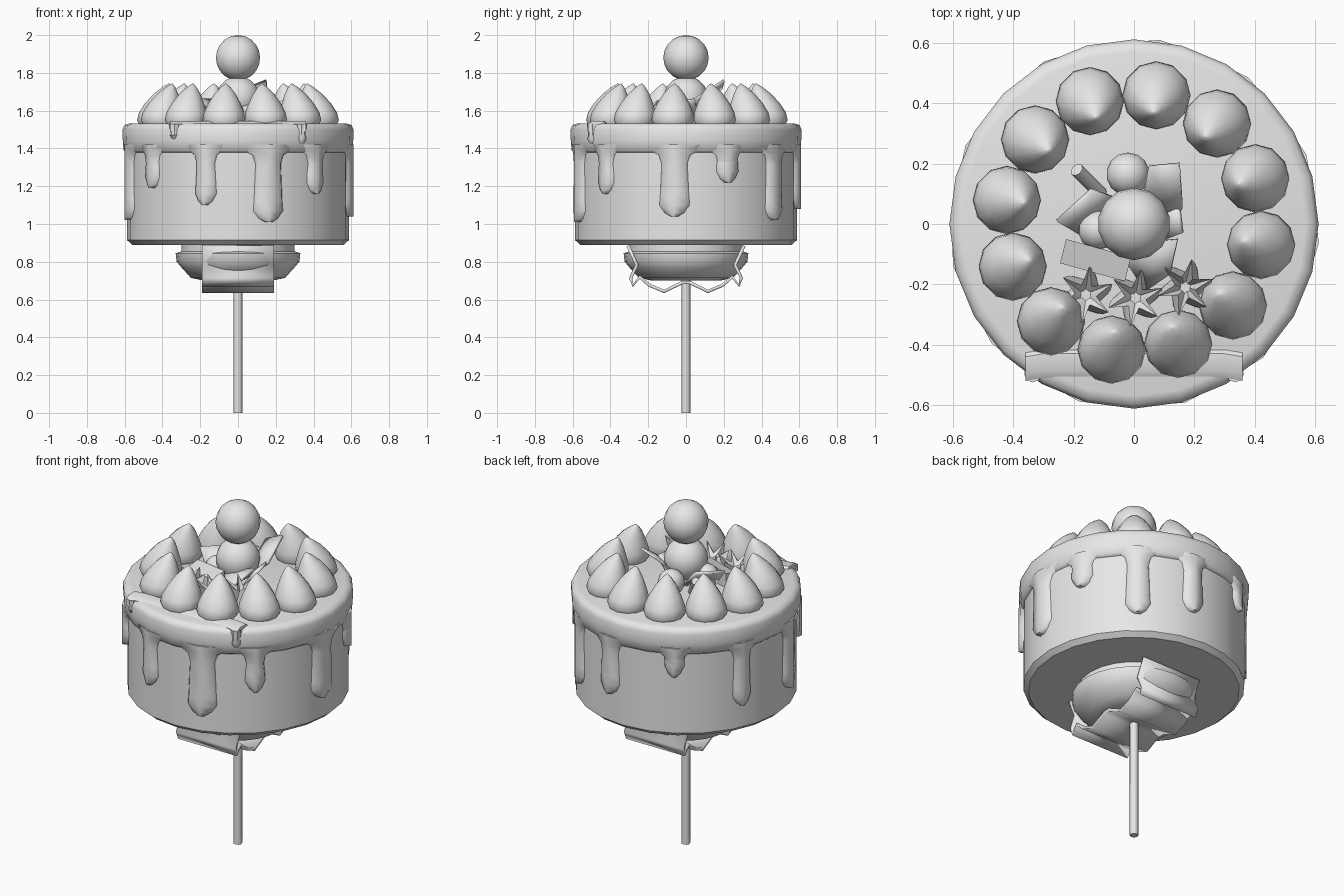
import bpy, bmesh
from math import sin, cos, pi, radians, sqrt
from mathutils import Vector

if "Cube" in bpy.data.objects:
    bpy.data.objects.remove(bpy.data.objects["Cube"], do_unlink=True)

grey = bpy.data.materials.new("plain grey")
grey.use_nodes = True
COLOUR = (0.8, 0.8, 0.8, 1)
grey.diffuse_color = COLOUR
grey.node_tree.nodes["Principled BSDF"].inputs["Base Color"].default_value = COLOUR


def finish(bm, name, angle=40, thickness=0):
    """Turn a bmesh into a shaded object."""
    bmesh.ops.recalc_face_normals(bm, faces=bm.faces)
    mesh = bpy.data.meshes.new(name)
    bm.to_mesh(mesh)
    bm.free()
    mesh.materials.append(grey)
    mesh.shade_smooth()
    mesh.set_sharp_from_angle(angle=radians(angle))
    obj = bpy.data.objects.new(name, mesh)
    bpy.context.collection.objects.link(obj)
    if thickness:
        mod = obj.modifiers.new("thickness", "SOLIDIFY")
        mod.thickness = thickness
        mod.offset = 0
    return obj


def skin(bm, rings, closed=True):
    """Join equal rows of points with faces."""
    rows = [[bm.verts.new(p) for p in ring] for ring in rings]
    n = len(rows[0])
    for a, b in zip(rows, rows[1:]):
        for i in range(n if closed else n - 1):
            j = (i + 1) % n
            bm.faces.new((a[i], a[j], b[j], b[i]))
    return rows


def lathe(name, profile, sides, x=0, y=0, bend=None, angle=40):
    """Spin (radius, height) points about a vertical axis."""
    bm = bmesh.new()
    rings = []
    for r, z in profile:
        dx, dy = bend(z) if bend else (0, 0)
        rings.append([(x + dx + r * cos(2 * pi * i / sides),
                       y + dy + r * sin(2 * pi * i / sides), z) for i in range(sides)])
    rows = skin(bm, rings)
    bm.faces.new(rows[0])
    bm.faces.new(rows[-1])
    return finish(bm, name, angle)


def ball(name, centre, r):
    bm = bmesh.new()
    bmesh.ops.create_uvsphere(bm, u_segments=14, v_segments=10, radius=r)
    bmesh.ops.translate(bm, verts=bm.verts, vec=centre)
    return finish(bm, name, 60)


def rod(name, start, end, r, sides=8):
    a, b = Vector(start), Vector(end)
    bm = bmesh.new()
    bmesh.ops.create_cone(bm, cap_ends=True, segments=sides, radius1=r, radius2=r,
                          depth=(b - a).length)
    turn = (b - a).to_track_quat("Z", "Y").to_matrix()
    bmesh.ops.rotate(bm, verts=bm.verts, cent=(0, 0, 0), matrix=turn)
    bmesh.ops.translate(bm, verts=bm.verts, vec=(a + b) / 2)
    return finish(bm, name, 50)


# Stick, bowl and cake body
rod("stick", (0, 0, 0), (0, 0, 0.72), 0.023)
lathe("bowl", [(0.18, 0.7), (0.25, 0.715), (0.295, 0.765), (0.325, 0.8), (0.33, 0.845),
               (0.3, 0.855), (0.3, 0.9)], 24)
lathe("cake_body", [(0.56, 0.89), (0.588, 0.915), (0.588, 1.45)], 24)

# Icing cap with soft rim
lathe("icing_cap", [(0.585, 1.375), (0.605, 1.39), (0.61, 1.44), (0.612, 1.5),
                    (0.6, 1.525), (0.57, 1.533)], 24, angle=60)

# Icing drips: angle, lowest height, half width
DRIPS = [(-74, 1.01, 0.09), (-46, 1.16, 0.06), (-6, 1.04, 0.09), (22, 1.22, 0.07),
         (52, 1.02, 0.075), (82, 1.08, 0.07), (119, 1.25, 0.06), (155, 1.05, 0.06),
         (193, 1.02, 0.08), (220, 1.19, 0.06), (253, 1.1, 0.065)]
ACROSS = [(-1, 0.575), (-0.8, 0.603), (0, 0.616), (0.8, 0.603), (1, 0.575)]
for number, (deg, low, half) in enumerate(DRIPS):
    rows = [(1.42, half * 1.9), (1.39, half * 1.6), (1.365, half * 1.05),
            (1.32, half * 0.85), (low + 0.11, half * 0.95), (low + 0.06, half),
            (low + 0.02, half * 0.65), (low, half * 0.25)]
    bm = bmesh.new()
    rings = []
    for z, w in rows:
        ring = []
        for s, r in ACROSS:
            t = radians(deg) + s * w / 0.6
            ring.append((r * cos(t), r * sin(t), z))
        rings.append(ring)
    made = skin(bm, rings)
    bm.faces.new(made[0])
    bm.faces.new(made[-1])
    finish(bm, f"icing_drip_{number + 1}", 60)

# Icing ledge at the front, hanging over the rim at both ends
bm = bmesh.new()
ledge = [(-0.38, 1.49), (-0.44, 1.545), (-0.495, 1.545), (-0.52, 1.53), (-0.52, 1.49)]
skin_rows = skin(bm, [[(x, y + back, z) for y, z in ledge]
                      for x, back in ((-0.36, 0), (-0.3, 0.01), (0.3, 0.01), (0.36, 0))])
bm.faces.new(skin_rows[0])
bm.faces.new(skin_rows[-1])
finish(bm, "front_icing_ledge")
for side, label, low in ((-1, "right", 1.45), (1, "left", 1.425)):
    lathe(f"{label}_ledge_drip", [(0.012, low), (0.026, low + 0.02), (0.024, 1.48),
                                 (0.03, 1.53)], 8, side * 0.335, -0.495)

# Ring of whipped cream peaks with tips leaning inwards
for i in range(12):
    a = radians(80 - 30 * i)

    def lean(z, a=a):
        k = -0.055 * (max(z - 1.53, 0) / 0.21) ** 2
        return k * cos(a), k * sin(a)

    lathe(f"cream_peak_{i + 1}",
          [(0.1, 1.525), (0.113, 1.55), (0.107, 1.59), (0.085, 1.64), (0.055, 1.69),
           (0.025, 1.725), (0.003, 1.743)], 12,
          0.428 * cos(a), 0.428 * sin(a) + 0.005, lean, 60)

# Star-shaped cream rosettes
for number, (x, y, lift) in enumerate([(-0.16, -0.235, 0), (0.005, -0.245, 0),
                                       (0.17, -0.21, 0.03)]):
    bm = bmesh.new()
    rings = []
    for z, tip, inner, twist in ((1.525, 0.07, 0.05, 0), (1.57, 0.085, 0.045, 0.2),
                                 (1.63 + lift, 0.095, 0.035, 0.4), (1.56, 0.02, 0.015, 0.5)):
        ring = []
        for i in range(12):
            r = inner if i % 2 else tip
            h = z - 0.045 if i % 2 and z > 1.6 else z
            t = i * pi / 6 + twist + number
            ring.append((x + r * cos(t), y + r * sin(t), h))
        rings.append(ring)
    made = skin(bm, rings)
    bm.faces.new(made[-1])
    finish(bm, f"cream_star_{number + 1}", 25)

# Centre stack and small toppings
ball("top_ball", (0, 0, 1.88), 0.12)
ball("lower_ball", (0, 0, 1.665), 0.118)
ball("back_berry", (-0.02, 0.165, 1.595), 0.072)
ball("side_berry", (-0.12, -0.02, 1.59), 0.065)
rod("small_rod", (-0.19, 0.18, 1.65), (-0.11, 0.1, 1.54), 0.023)

# Leaves spreading from the centre stack
LEAVES = {
    "back_leaf": [(0.05, 0.19, 1.72), (0.15, 0.2, 1.76), (0.16, 0.05, 1.66), (0.02, 0.02, 1.54)],
    "right_leaf": [(-0.255, 0.01, 1.66), (-0.14, 0.115, 1.66), (-0.04, 0.08, 1.55),
                   (-0.17, -0.04, 1.55)],
    "left_leaf": [(0.06, 0.06, 1.56), (0.15, 0.05, 1.66), (0.16, -0.03, 1.65),
                  (0.08, -0.06, 1.55)],
    "front_leaf": [(-0.06, -0.07, 1.6), (0.145, -0.05, 1.66), (0.12, -0.165, 1.62),
                   (0.04, -0.22, 1.55)],
}
for name, corners in LEAVES.items():
    bm = bmesh.new()
    rim = [bm.verts.new(c) for c in corners]
    middle = bm.verts.new(sum((Vector(c) for c in corners), Vector()) / 4 + Vector((0, 0, 0.015)))
    for i in range(4):
        bm.faces.new((rim[i], rim[(i + 1) % 4], middle))
    finish(bm, name, 30, 0.014)

# Wedge-shaped wafer lying by the stars
bm = bmesh.new()
base = [(-0.245, -0.13), (-0.225, -0.05), (-0.01, -0.11), (-0.03, -0.19)]
made = skin(bm, [[(x, y, 1.53) for x, y in base],
                 [(x, y, 1.63 + 0.15 * x + 0.3 * (y + 0.12)) for x, y in base]])
bm.faces.new(made[-1])
finish(bm, "wafer", 30)

# Folded strap under the bowl, front half mirrored to the back
half = [(-0.307, 0.885), (-0.26, 0.783), (-0.293, 0.714), (-0.28, 0.675), (-0.245, 0.72),
        (-0.196, 0.677), (-0.116, 0.643), (-0.02, 0.69)]
path = half + [(-y, z) for y, z in reversed(half)]
bm = bmesh.new()
skin(bm, [[(-0.19, y, z), (0.19, y, z)] for y, z in path], closed=False)
finish(bm, "folded_strap", 25, 0.018)
